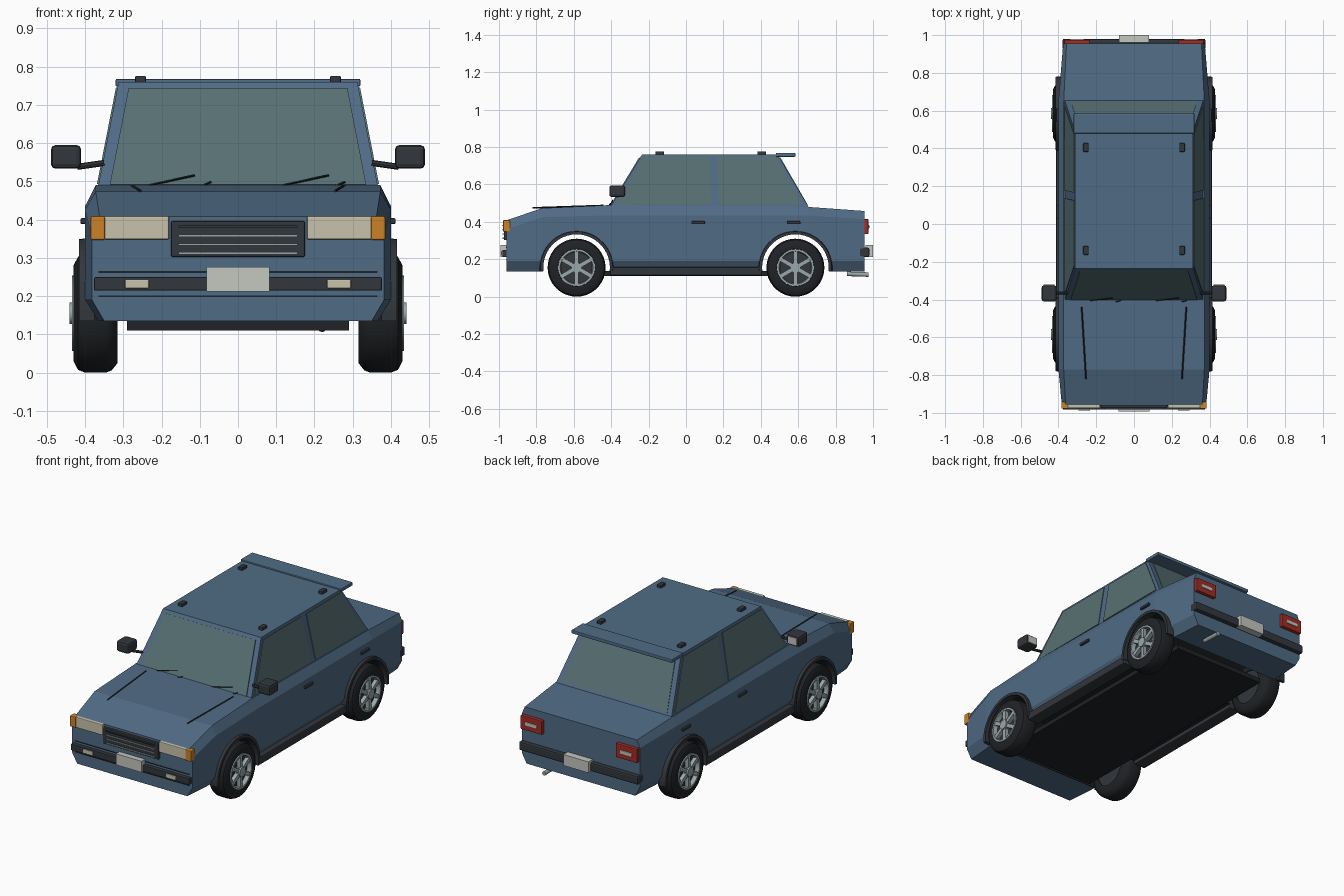
import bpy, bmesh
from math import sin, cos, pi, radians
from mathutils import Vector, Matrix

old = bpy.data.objects.get("Cube")
if old:
    bpy.data.objects.remove(old)


def material(name, r, g, b):
    m = bpy.data.materials.new(name)
    m.use_nodes = True
    m.diffuse_color = (r, g, b, 1)
    m.node_tree.nodes["Principled BSDF"].inputs["Base Color"].default_value = (r, g, b, 1)
    return m


PAINT = material("blue paint", .08, .148, .235)
GLASS = material("grey green glass", .095, .16, .17)
TRIM = material("dark trim", .032, .038, .045)
RUBBER = material("black rubber", .014, .016, .019)
ALLOY = material("alloy grey", .32, .39, .40)
LAMP = material("cream lamp", .58, .54, .41)
AMBER = material("amber lamp", .60, .22, .02)
PLATE = material("pale grey", .56, .57, .53)
RED = material("red lamp", .36, .025, .018)
SIDES = (("left", 1), ("right", -1))


def finish(name, bm, mat, smooth=False):
    bmesh.ops.recalc_face_normals(bm, faces=bm.faces)
    me = bpy.data.meshes.new(name)
    bm.to_mesh(me)
    bm.free()
    me.materials.append(mat)
    ob = bpy.data.objects.new(name, me)
    bpy.context.collection.objects.link(ob)
    if smooth:
        bpy.ops.object.select_all(action="DESELECT")
        ob.select_set(True)
        bpy.context.view_layer.objects.active = ob
        bpy.ops.object.shade_smooth_by_angle(angle=radians(40))
    return ob


def loft(name, rings, mat, wrap=False, smooth=False):
    """Skin closed rings of points; cap the ends unless they wrap."""
    bm = bmesh.new()
    vs = [[bm.verts.new(p) for p in r] for r in rings]
    n = len(vs[0])
    for i in range(len(vs) if wrap else len(vs) - 1):
        a, b = vs[i], vs[(i + 1) % len(vs)]
        for j in range(n):
            k = (j + 1) % n
            bm.faces.new((a[j], a[k], b[k], b[j]))
    if not wrap:
        bm.faces.new(vs[0])
        bm.faces.new(vs[-1])
    return finish(name, bm, mat, smooth)


def box(name, x, y, z, mat, bevel=0, turn=None):
    """Box from (low, high) ranges."""
    bm = bmesh.new()
    size = [r[1] - r[0] for r in (x, y, z)]
    mid = [(r[0] + r[1]) / 2 for r in (x, y, z)]
    bmesh.ops.create_cube(bm, size=1)
    bmesh.ops.scale(bm, vec=[abs(s) for s in size], verts=bm.verts)
    bmesh.ops.translate(bm, vec=mid, verts=bm.verts)
    if bevel:
        bmesh.ops.bevel(bm, geom=bm.edges[:], offset=bevel, segments=2, profile=.5, affect="EDGES")
    if turn:
        bmesh.ops.transform(bm, matrix=turn, verts=bm.verts)
    return finish(name, bm, mat)


def pair(name, x, y, z, mat, bevel=0):
    for side, s in SIDES:
        box(f"{side}_{name}", (s * x[0], s * x[1]), y, z, mat, bevel)


def rod(name, a, b, r, mat, sides=8):
    a, b = Vector(a), Vector(b)
    bm = bmesh.new()
    rot = (b - a).to_track_quat("Z", "Y").to_matrix().to_4x4()
    bmesh.ops.create_cone(bm, cap_ends=True, segments=sides, radius1=r, radius2=r,
                          depth=(b - a).length, matrix=Matrix.Translation((a + b) / 2) @ rot)
    return finish(name, bm, mat, sides > 8)


def slab(name, pts, push, mat):
    push = Vector(push)
    return loft(name, [[Vector(p) - push for p in pts], [Vector(p) + push for p in pts]], mat)


# Lower body: stations of (y, sill width, belt width, deck width, belt height, deck height)
WHEEL_Y, WHEEL_Z, ARCH = .585, .155, .182
stations = ((-.96, .35, .382, .362, .36, .408), (-.77, .365, .40, .372, .425, .473),
            (-.40, .365, .40, .372, .435, .49), (.65, .365, .40, .372, .435, .48),
            (.955, .345, .375, .357, .415, .458))
rings = []
for y, sill, belt, deck, zb, zd in stations:
    half = [(sill, .135), (belt, .19), (belt, zb), (deck, zd)]
    rings.append([(x, y, z) for x, z in half] + [(-x, y, z) for x, z in reversed(half)])
body = loft("lower_body", rings, PAINT)
body.data.materials.append(RUBBER)

# Wheel arches cut through the body
bpy.context.view_layer.objects.active = body
for y in (-WHEEL_Y, WHEEL_Y):
    cutter = rod("arch_cutter", (-1, y, WHEEL_Z), (1, y, WHEEL_Z), ARCH, RUBBER, 32)
    cutter.hide_render = True
    bpy.context.view_layer.objects.active = body
    mod = body.modifiers.new("arch", "BOOLEAN")
    mod.operation, mod.object, mod.solver = "DIFFERENCE", cutter, "EXACT"
    bpy.ops.object.modifier_apply(modifier=mod.name)
    bpy.data.objects.remove(cutter)
for f in body.data.polygons:
    c, n = f.center, f.normal
    reach = ((abs(c.y) - WHEEL_Y) ** 2 + (c.z - WHEEL_Z) ** 2) ** .5
    well = abs(n.x) < .3 and reach < ARCH + .005
    floor = n.z < -.9 and abs(c.y) < .5
    f.material_index = 1 if well or floor else 0
    f.use_smooth = False
box("underbody", (-.29, .29), (-.72, .72), (.11, .137), RUBBER)

# Cabin
BASE, ROOF = (.367, .48), (.312, .76)


def cabin_x(z):
    return BASE[0] + (ROOF[0] - BASE[0]) * (z - BASE[1]) / (ROOF[1] - BASE[1])


def ring(x, y0, y1, z):
    return [(x, y0, z), (x, y1, z), (-x, y1, z), (-x, y0, z)]


loft("cabin", [ring(BASE[0], -.405, .655, BASE[1]), ring(ROOF[0], -.235, .49, ROOF[1])], PAINT)

# Windows
for side, s in SIDES:
    for name, yz in (("front", [(-.375, .492), (-.225, .745), (.125, .745), (.137, .492)]),
                     ("rear", [(.178, .492), (.166, .745), (.478, .745), (.625, .492)])):
        slab(f"{side}_{name}_window", [(s * cabin_x(z), y, z) for y, z in yz],
             (s * .004, 0, .001), GLASS)
for name, y0, y1, w0, w1, d in (("windscreen", -.399, -.247, .335, .286, -1),
                                ("rear_window", .646, .501, .335, .286, 1)):
    slab(name, [(-w0, y0, .49), (w0, y0, .49), (w1, y1, .742), (-w1, y1, .742)],
         (0, d * .004, .002), GLASS)

# Roof pads and spoiler
for place, y in (("front", -.14), ("rear", .405)):
    pair(f"{place}_roof_pad", (.241, .269), (y - .023, y + .023), (.757, .776), TRIM, .004)
box("roof_spoiler", (-.32, .32), (.48, .585), (.748, .768), PAINT, .004)

# Wheels, arch flares
tyre = ((.315, .095), (.315, .13), (.33, .149), (.345, .155), (.40, .155), (.418, .148),
        (.43, .125), (.428, .10), (.41, .094))
rim = ((.40, .082), (.40, .099), (.434, .099), (.434, .088))


def lathe(name, profile, s, y, mat, steps=36):
    turns = [2 * pi * i / steps for i in range(steps)]
    loft(name, [[(s * x, y + r * cos(a), WHEEL_Z + r * sin(a)) for x, r in profile]
                for a in turns], mat, wrap=True, smooth=True)


for side, s in SIDES:
    for end, y in (("front", -WHEEL_Y), ("rear", WHEEL_Y)):
        tag = f"{side}_{end}"
        lathe(f"{tag}_tyre", tyre, s, y, RUBBER)
        lathe(f"{tag}_rim", rim, s, y, ALLOY)
        rod(f"{tag}_brake_disc", (s * .32, y, WHEEL_Z), (s * .41, y, WHEEL_Z), .096, TRIM, 24)
        rod(f"{tag}_hub", (s * .40, y, WHEEL_Z), (s * .44, y, WHEEL_Z), .028, ALLOY, 16)
        for i in range(6):
            turn = Matrix.Translation((0, y, WHEEL_Z)) @ Matrix.Rotation(i * pi / 3, 4, "X")
            box(f"{tag}_spoke_{i + 1}", (s * .41, s * .432), (-.011, .011), (.015, .092), ALLOY, 0, turn)
        arc = [radians(-6 + 192 * i / 24) for i in range(25)]
        section = ((.375, ARCH - .004), (.416, ARCH - .004), (.416, ARCH + .012), (.375, ARCH + .016))
        loft(f"{tag}_arch_flare", [[(s * x, y + r * cos(a), WHEEL_Z + r * sin(a))
                                    for x, r in section] for a in arc], TRIM)

# Sills, door handles, door mirrors
pair("sill", (.34, .413), (-.405, .405), (.113, .158), TRIM, .006)
for place, y in (("front", .065), ("rear", .575)):
    pair(f"{place}_door_handle", (.395, .412), (y - .036, y + .036), (.388, .404), TRIM, .004)
pair("mirror", (.41, .489), (-.41, -.325), (.533, .595), TRIM, .012)
pair("mirror_glass", (.42, .479), (-.328, -.321), (.543, .585), PLATE)
for side, s in SIDES:
    rod(f"{side}_mirror_arm", (s * .35, -.365, .548), (s * .42, -.365, .538), .008, TRIM)

# Nose: lamps, grille, bumper
pair("headlamp", (.18, .35), (-.975, -.94), (.348, .409), LAMP, .004)
pair("indicator", (.348, .385), (-.978, -.94), (.347, .409), AMBER, .004)
box("grille", (-.175, .175), (-.974, -.94), (.302, .396), TRIM, .004)
for i, z in enumerate((.312, .335, .358, .381)):
    box(f"grille_bar_{i + 1}", (-.155, .155), (-.981, -.97), (z - .003, z + .003), ALLOY if i < 3 else TRIM)
box("front_bumper", (-.376, .376), (-.982, -.94), (.214, .25), TRIM, .004)
pair("fog_lamp", (.233, .295), (-.988, -.97), (.22, .244), LAMP, .003)
box("front_number_plate", (-.082, .082), (-.992, -.95), (.212, .276), PLATE)
for name, z in (("upper", .263), ("lower", .20)):
    box(f"{name}_nose_seam", (-.365, .365), (-.963, -.95), (z - .002, z + .002), RUBBER)

# Bonnet creases and wipers
for side, s in SIDES:
    rod(f"{side}_bonnet_crease", (s * .277, -.44, .488), (s * .254, -.82, .475), .004, RUBBER, 4)
for side, x in (("left", .117), ("right", -.233)):
    rod(f"{side}_wiper", (x, -.405, .49), (x + .12, -.392, .516), .003, RUBBER, 4)
    rod(f"{side}_wiper_arm", (x + .135, -.412, .486), (x + .163, -.405, .499), .003, RUBBER, 4)

# Tail: lamps, bumper, plate, exhaust
pair("tail_lamp", (.235, .37), (.93, .975), (.335, .415), RED, .004)
pair("reversing_lamp", (.265, .34), (.965, .98), (.364, .384), PLATE, .003)
box("rear_bumper", (-.378, .378), (.925, .98), (.213, .262), TRIM, .008)
box("rear_number_plate", (-.08, .08), (.96, 1.0), (.212, .275), PLATE)
rod("exhaust_pipe", (.22, .86, .122), (.22, .975, .118), .012, ALLOY, 12)
